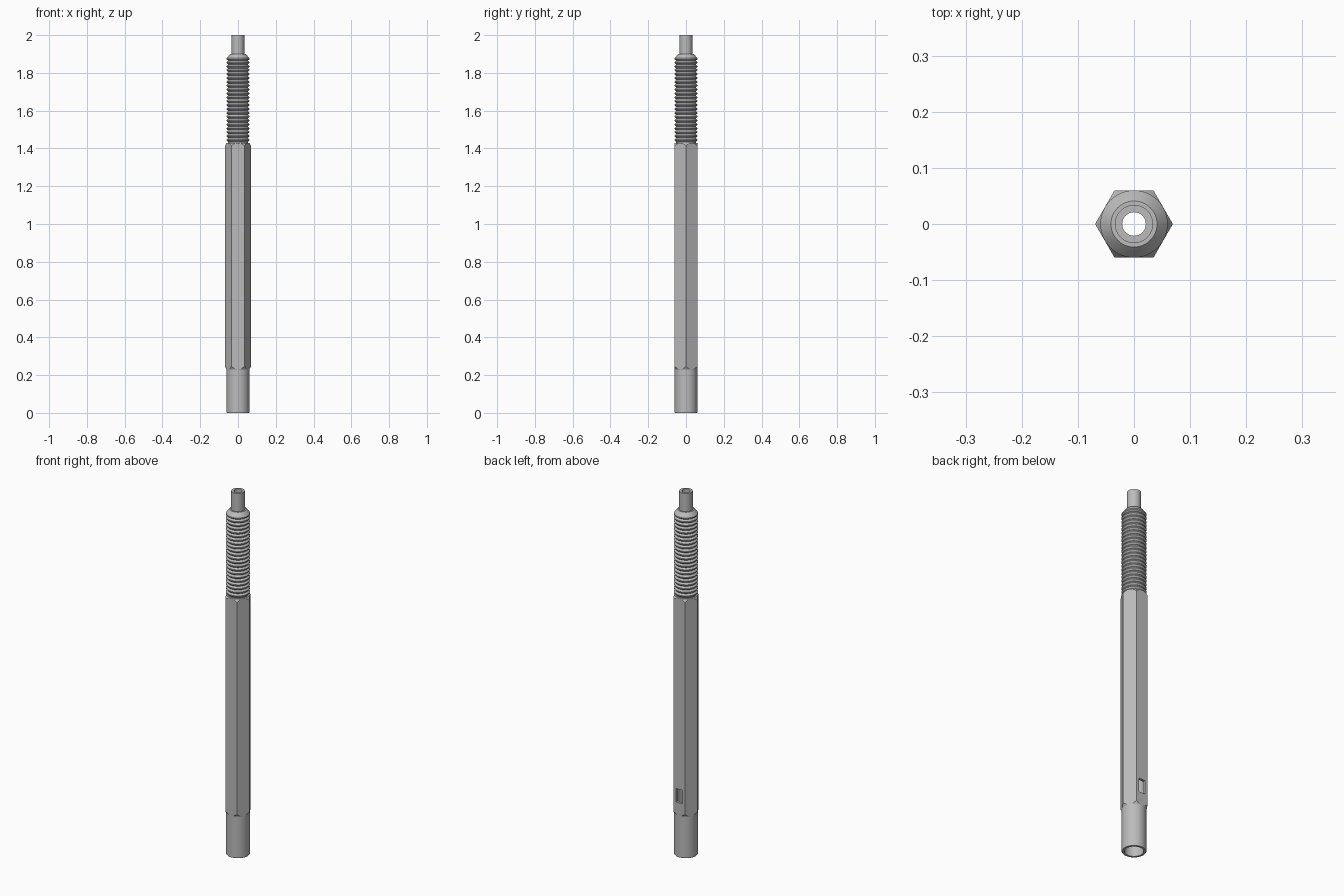
import bpy, bmesh, math
from mathutils import Matrix

default = bpy.data.objects.get("Cube")
if default:
    bpy.data.objects.remove(default, do_unlink=True)

steel = bpy.data.materials.new("brushed_steel")
steel.use_nodes = True
COLOUR = (0.5, 0.5, 0.5, 1)
steel.diffuse_color = COLOUR
steel.node_tree.nodes["Principled BSDF"].inputs["Base Color"].default_value = COLOUR

R = 0.06            # collar radius, also the hex apothem
BORE = 0.047
PASSAGE = 0.021
HEX_LOW, HEX_HIGH = 0.23, 1.43


def make_object(name, bm):
    bmesh.ops.recalc_face_normals(bm, faces=bm.faces)
    mesh = bpy.data.meshes.new(name)
    bm.to_mesh(mesh)
    bm.free()
    mesh.materials.append(steel)
    obj = bpy.data.objects.new(name, mesh)
    bpy.context.collection.objects.link(obj)
    return obj


def lathe(name, profile, steps=64):
    """Revolve a closed (radius, height) profile about z."""
    bm = bmesh.new()
    verts = [bm.verts.new((r, 0, z)) for r, z in profile]
    edges = [bm.edges.new((verts[i - 1], v)) for i, v in enumerate(verts)]
    bmesh.ops.spin(bm, geom=verts + edges, axis=(0, 0, 1), cent=(0, 0, 0),
                   angle=math.tau, steps=steps, use_duplicate=False)
    bmesh.ops.remove_doubles(bm, verts=bm.verts, dist=1e-5)
    bmesh.ops.dissolve_degenerate(bm, edges=bm.edges, dist=1e-6)
    return make_object(name, bm)


def carve(target, tool, operation):
    mod = target.modifiers.new("carve", "BOOLEAN")
    mod.operation = operation
    mod.solver = "EXACT"
    mod.object = tool
    bpy.context.view_layer.update()
    graph = bpy.context.evaluated_depsgraph_get()
    mesh = bpy.data.meshes.new_from_object(target.evaluated_get(graph))
    target.modifiers.clear()
    target.data = mesh
    bpy.data.objects.remove(tool, do_unlink=True)


def smooth(obj, angle=30):
    bpy.ops.object.select_all(action="DESELECT")
    obj.select_set(True)
    bpy.context.view_layer.objects.active = obj
    bpy.ops.object.shade_smooth_by_angle(angle=math.radians(angle))


# Hexagonal grip, corners on the x axis
bm = bmesh.new()
corner = R / math.cos(math.pi / 6)
bmesh.ops.create_cone(bm, cap_ends=True, segments=6, radius1=corner, radius2=corner,
                      depth=HEX_HIGH - HEX_LOW,
                      matrix=Matrix.Translation((0, 0, (HEX_LOW + HEX_HIGH) / 2))
                      @ Matrix.Rotation(math.pi / 2, 4, "Z"))
# Rotate so that a corner points along +x whatever the cone's start angle
first = max(bm.verts, key=lambda v: v.co.x)
turn = -math.atan2(first.co.y, first.co.x)
bmesh.ops.rotate(bm, verts=bm.verts, cent=(0, 0, 0), matrix=Matrix.Rotation(turn, 3, "Z"))
grip = make_object("hex_grip", bm)

# Conical chamfers on both ends of the grip
wide, drop = 0.08, 0.034
chamfer = lathe("chamfer_tool", [(0, HEX_LOW - 0.001), (R - 0.001, HEX_LOW - 0.001),
                                 (wide, HEX_LOW + drop), (wide, HEX_HIGH - drop),
                                 (R - 0.001, HEX_HIGH + 0.001), (0, HEX_HIGH + 0.001)], 96)
carve(grip, chamfer, "INTERSECT")

# Wide bore narrowing to a small passage at the top
bore = lathe("bore_tool", [(0, 0.1), (BORE, 0.1), (BORE, 1.36), (PASSAGE, 1.38),
                           (PASSAGE, 1.5), (0, 1.5)])
carve(grip, bore, "DIFFERENCE")

# Rectangular window through the back flat
bm = bmesh.new()
bmesh.ops.create_cube(bm, size=1, matrix=Matrix.Translation((0, 0.055, 0.338))
                      @ Matrix.Diagonal((0.04, 0.06, 0.075, 1)))
carve(grip, make_object("window_tool", bm), "DIFFERENCE")
smooth(grip, 20)

# Round lower sleeve
smooth(lathe("lower_sleeve", [(BORE, 0), (R - 0.002, 0), (R, 0.003),
                              (R, HEX_LOW + 0.002), (BORE, HEX_LOW + 0.002)]))

# Threaded neck with chamfered shoulder and hollow tip
pitch, count, root = 0.0205, 21, 0.052
start = HEX_HIGH + 0.005
neck = [(PASSAGE, HEX_HIGH - 0.01), (root, HEX_HIGH - 0.01)]
for i in range(count):
    z = start + i * pitch
    neck += [(root, z), (R, z + pitch * 0.4), (R, z + pitch * 0.6)]
top = start + count * pitch
neck += [(root, top), (R, top + 0.006), (R, top + 0.012), (0.046, 1.895), (0.041, 1.9),
         (0.034, 1.9), (0.034, 2), (PASSAGE, 2)]
smooth(lathe("threaded_neck", neck, 48))
